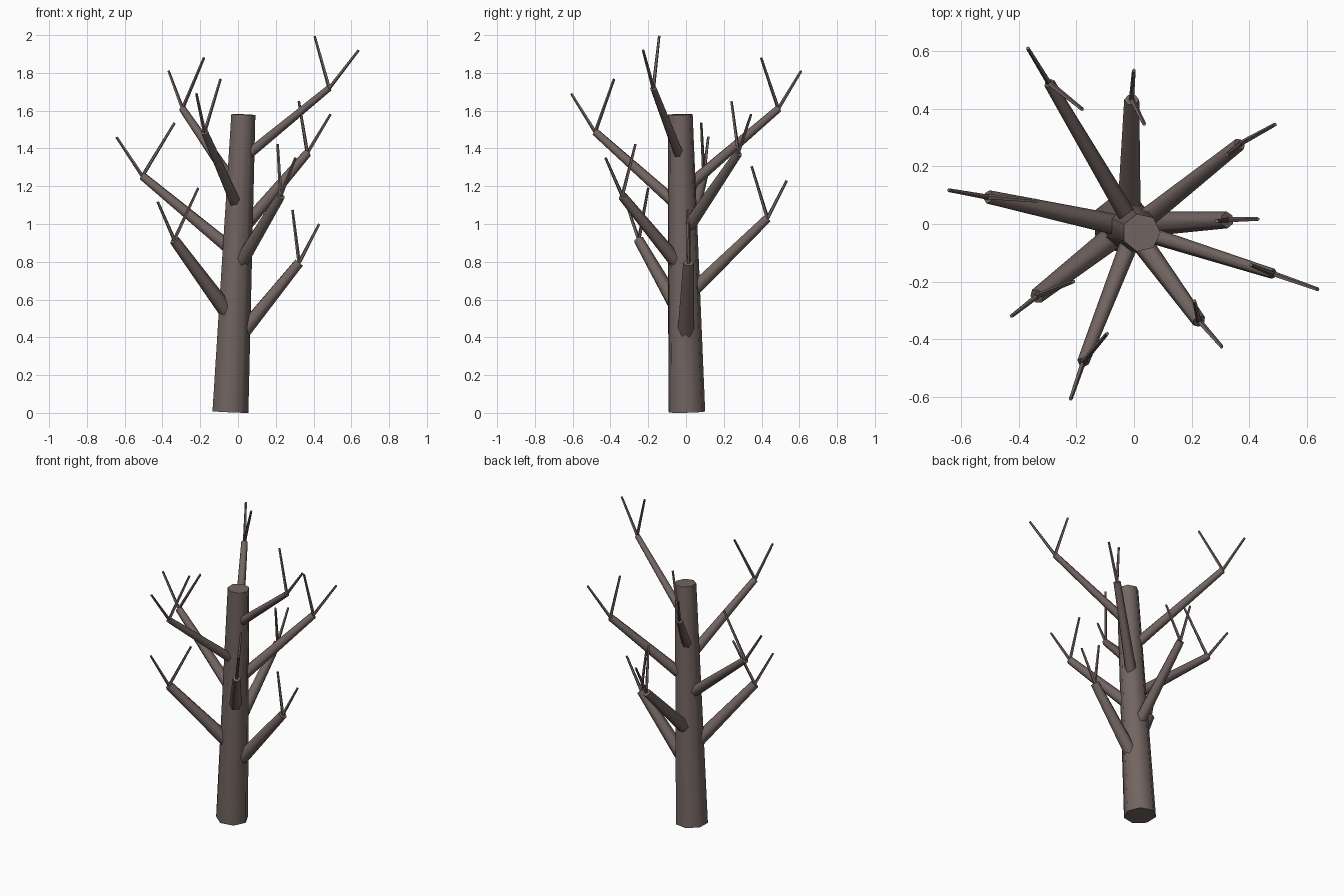
import bpy, bmesh, math
from mathutils import Vector

cube = bpy.data.objects.get("Cube")
if cube:
    bpy.data.objects.remove(cube, do_unlink=True)

bark = bpy.data.materials.new("grey_brown_bark")
bark.use_nodes = True
bark.diffuse_color = (0.17, 0.13, 0.12, 1)
bark.node_tree.nodes["Principled BSDF"].inputs["Base Color"].default_value = (0.17, 0.13, 0.12, 1)


def limb(name, start, end, r_start, r_end, sides):
    """Tapered, capped limb between two points."""
    start, end = Vector(start), Vector(end)
    axis = (end - start).normalized()
    # side is level, so a corner of the cross-section points sideways
    side = Vector((-axis.y, axis.x, 0)).normalized() if sides < 7 else Vector((1, 0, 0))
    side = (side - axis * side.dot(axis)).normalized()
    up = axis.cross(side)
    bm = bmesh.new()
    rings = []
    for centre, radius in ((start, r_start), (end, r_end)):
        angles = [math.tau * i / sides for i in range(sides)]
        rings.append([bm.verts.new(centre + radius * (side * math.cos(a) + up * math.sin(a)))
                      for a in angles])
    low, high = rings
    for i in range(sides):
        j = (i + 1) % sides
        bm.faces.new((low[i], low[j], high[j], high[i]))
    bm.faces.new(low[::-1])
    bm.faces.new(high)
    mesh = bpy.data.meshes.new(name)
    bm.to_mesh(mesh)
    bm.free()
    mesh.materials.append(bark)
    obj = bpy.data.objects.new(name, mesh)
    bpy.context.collection.objects.link(obj)
    bpy.ops.object.select_all(action="DESELECT")
    obj.select_set(True)
    bpy.context.view_layer.objects.active = obj
    bpy.ops.object.shade_smooth_by_angle(angle=math.radians(62 if sides < 7 else 55))
    return obj


# Leaning trunk
foot, crown = Vector((-0.045, 0.004, 0.005)), Vector((0.025, -0.03, 1.58))
limb("trunk", foot, crown, 0.1, 0.067, 7)

# Branches: height on the trunk axis, tip, outer twig end, inner twig end
branches = {
    "right_low": (0.355, (0.323, 0.014, 0.795), (0.43, 0.017, 1.0), (0.288, 0.01, 1.075)),
    "front_left_low": (0.485, (-0.337, -0.25, 0.915), (-0.425, -0.319, 1.117), (-0.21, -0.2, 1.19)),
    "back_low": (0.6, (-0.008, 0.431, 1.03), (0, 0.533, 1.23), (0.035, 0.347, 1.305)),
    "front_right_mid": (0.75, (0.226, -0.337, 1.148), (0.304, -0.426, 1.35), (0.21, -0.267, 1.423)),
    "left_mid": (0.84, (-0.506, 0.094, 1.254), (-0.643, 0.118, 1.46), (-0.336, 0.08, 1.535)),
    "back_right_mid": (0.94, (0.367, 0.277, 1.375), (0.49, 0.345, 1.58), (0.322, 0.24, 1.65)),
    "front_high": (1.075, (-0.177, -0.48, 1.487), (-0.22, -0.607, 1.69), (-0.093, -0.381, 1.767)),
    "back_left_high": (1.17, (-0.294, 0.489, 1.61), (-0.368, 0.61, 1.81), (-0.18, 0.398, 1.88)),
    "right_high": (1.335, (0.483, -0.173, 1.72), (0.638, -0.227, 1.92), (0.406, -0.142, 1.995)),
}
for place, (height, tip, outer, inner) in branches.items():
    thick = 0.053 - 0.018 * height
    root = foot.lerp(crown, height / crown.z)
    limb(place + "_branch", root, tip, thick, thick * 0.62, 6)
    limb(place + "_outer_twig", tip, outer, 0.01, 0.007, 5)
    limb(place + "_inner_twig", tip, inner, 0.01, 0.007, 5)
